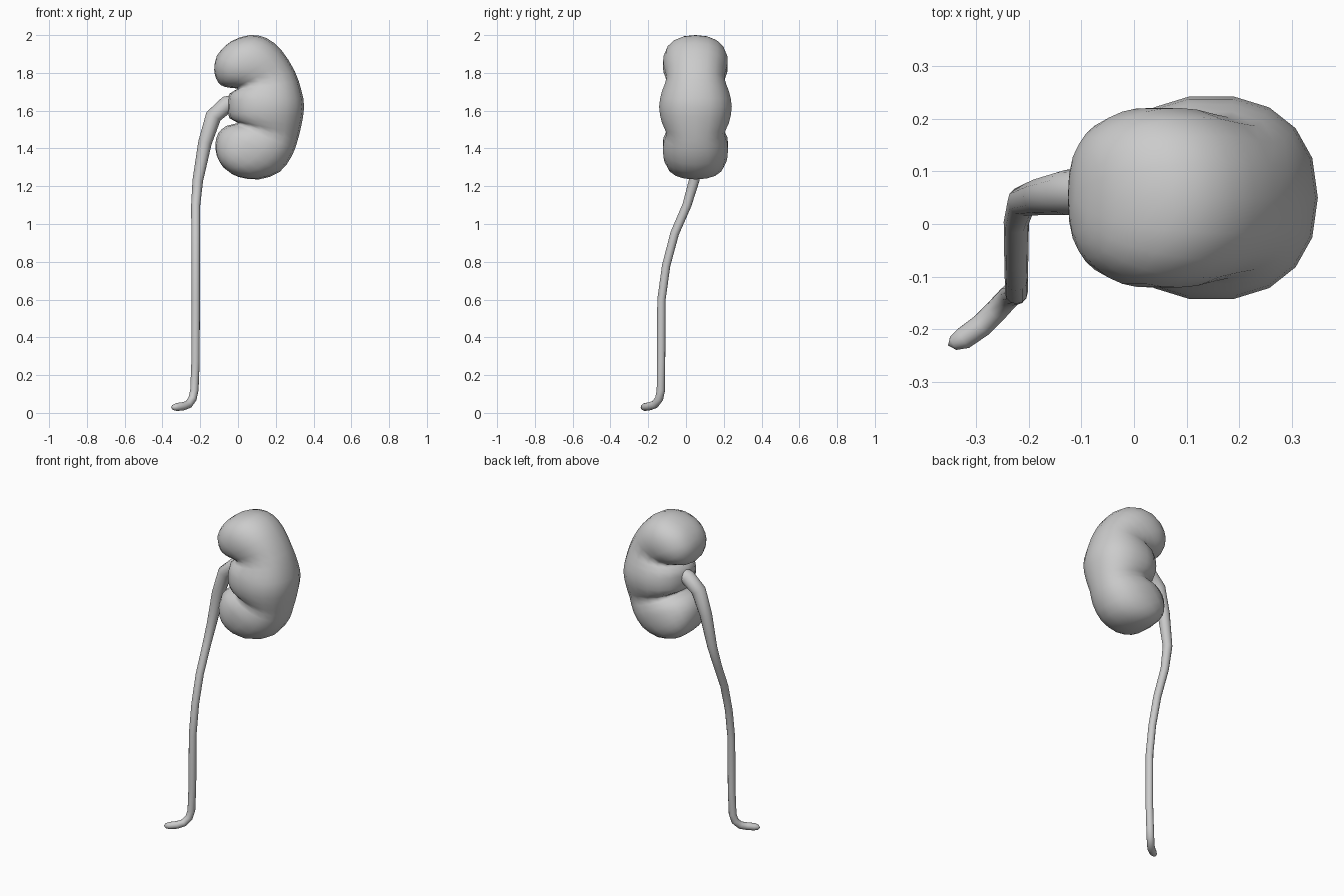
import bpy, bmesh, math
from mathutils import Vector

if "Cube" in bpy.data.objects:
    bpy.data.objects.remove(bpy.data.objects["Cube"])

SIDES = 18
CY = 0.05  # kidney centre in y

# Kidney cross-sections fanning round the hilum:
# inner x, z, outer x, z, half thickness in y
SECTIONS = [
    (-0.123, 1.85, -0.085, 1.925, 0.065),
    (-0.126, 1.815, -0.035, 1.968, 0.115),
    (-0.116, 1.77, 0.06, 2.0, 0.155),
    (-0.09, 1.735, 0.15, 1.985, 0.172),
    (-0.05, 1.722, 0.23, 1.92, 0.17),
    (0.00, 1.715, 0.30, 1.81, 0.155),
    (-0.045, 1.69, 0.335, 1.71, 0.18),
    (-0.055, 1.62, 0.35, 1.62, 0.195),
    (-0.045, 1.56, 0.335, 1.52, 0.18),
    (0.00, 1.535, 0.315, 1.44, 0.155),
    (-0.06, 1.52, 0.285, 1.36, 0.172),
    (-0.105, 1.48, 0.22, 1.275, 0.172),
    (-0.12, 1.42, 0.11, 1.236, 0.155),
    (-0.113, 1.365, 0.0, 1.25, 0.115),
    (-0.098, 1.33, -0.05, 1.278, 0.065),
]


def catmull(rows, steps):
    """Smoothly interpolate a list of equal-length tuples."""
    out = []
    for i in range(len(rows) - 1):
        a, b, c, d = (rows[max(0, min(len(rows) - 1, i + k))] for k in (-1, 0, 1, 2))
        for s in range(steps):
            t = s / steps
            out.append(tuple(
                0.5 * (2*q + (r - p)*t + (2*p - 5*q + 4*r - u)*t*t + (3*q - p - 3*r + u)*t**3)
                for p, q, r, u in zip(a, b, c, d)))
    return out + [rows[-1]]


def loft(name, rings, start, end):
    """Skin closed rings and close both ends onto pole points."""
    bm = bmesh.new()
    vr = [[bm.verts.new(p) for p in ring] for ring in rings]
    for a, b in zip(vr, vr[1:]):
        for i in range(len(a)):
            j = (i + 1) % len(a)
            bm.faces.new((a[i], a[j], b[j], b[i]))
    for ring, pole in ((vr[0], start), (vr[-1], end)):
        p = bm.verts.new(pole)
        for i in range(len(ring)):
            bm.faces.new((ring[i], ring[(i + 1) % len(ring)], p))
    bmesh.ops.recalc_face_normals(bm, faces=bm.faces)
    me = bpy.data.meshes.new(name)
    bm.to_mesh(me)
    bm.free()
    me.shade_smooth()
    ob = bpy.data.objects.new(name, me)
    bpy.context.collection.objects.link(ob)
    return ob


# Kidney body: slightly squared oval sections
def oval(ix, iz, ox, oz, w):
    pts = []
    for k in range(SIDES):
        a = 2 * math.pi * k / SIDES
        c, s = (math.copysign(abs(v) ** 0.88, v) for v in (math.cos(a), math.sin(a)))
        pts.append(((ix + ox) / 2 + c * (ox - ix) / 2, CY + s * w,
                    (iz + oz) / 2 + c * (oz - iz) / 2))
    return pts


loft("kidney", [oval(*s) for s in catmull(SECTIONS, 2)],
     (-0.112, CY, 1.892), (-0.078, CY, 1.300))

# Ureter: tapering tube from the hilum to the foot: x, y, z, radius
PATH = [
    (0.02, 0.06, 1.645, 0.047), (-0.06, 0.063, 1.632, 0.046),
    (-0.13, 0.06, 1.57, 0.043), (-0.175, 0.053, 1.43, 0.036),
    (-0.213, 0.043, 1.23, 0.028), (-0.224, 0.005, 1.10, 0.024),
    (-0.224, -0.06, 0.95, 0.023), (-0.224, -0.105, 0.78, 0.022),
    (-0.224, -0.13, 0.60, 0.022), (-0.225, -0.132, 0.27, 0.022),
    (-0.231, -0.133, 0.12, 0.022), (-0.241, -0.142, 0.075, 0.022),
    (-0.262, -0.165, 0.045, 0.022), (-0.290, -0.193, 0.035, 0.022),
    (-0.325, -0.218, 0.031, 0.021), (-0.344, -0.227, 0.029, 0.014),
]
pts = [Vector(p[:3]) for p in PATH]
rings = []
side = Vector((0, 1, 0))
for i, p in enumerate(pts):
    t = (pts[min(i + 1, len(pts) - 1)] - pts[max(i - 1, 0)]).normalized()
    side = (side - t * side.dot(t)).normalized()
    up = t.cross(side)
    rings.append([p + (side * math.cos(a) + up * math.sin(a)) * PATH[i][3]
                  for a in (2 * math.pi * k / 12 for k in range(12))])
loft("ureter", rings, pts[0], (-0.354, -0.231, 0.028))
